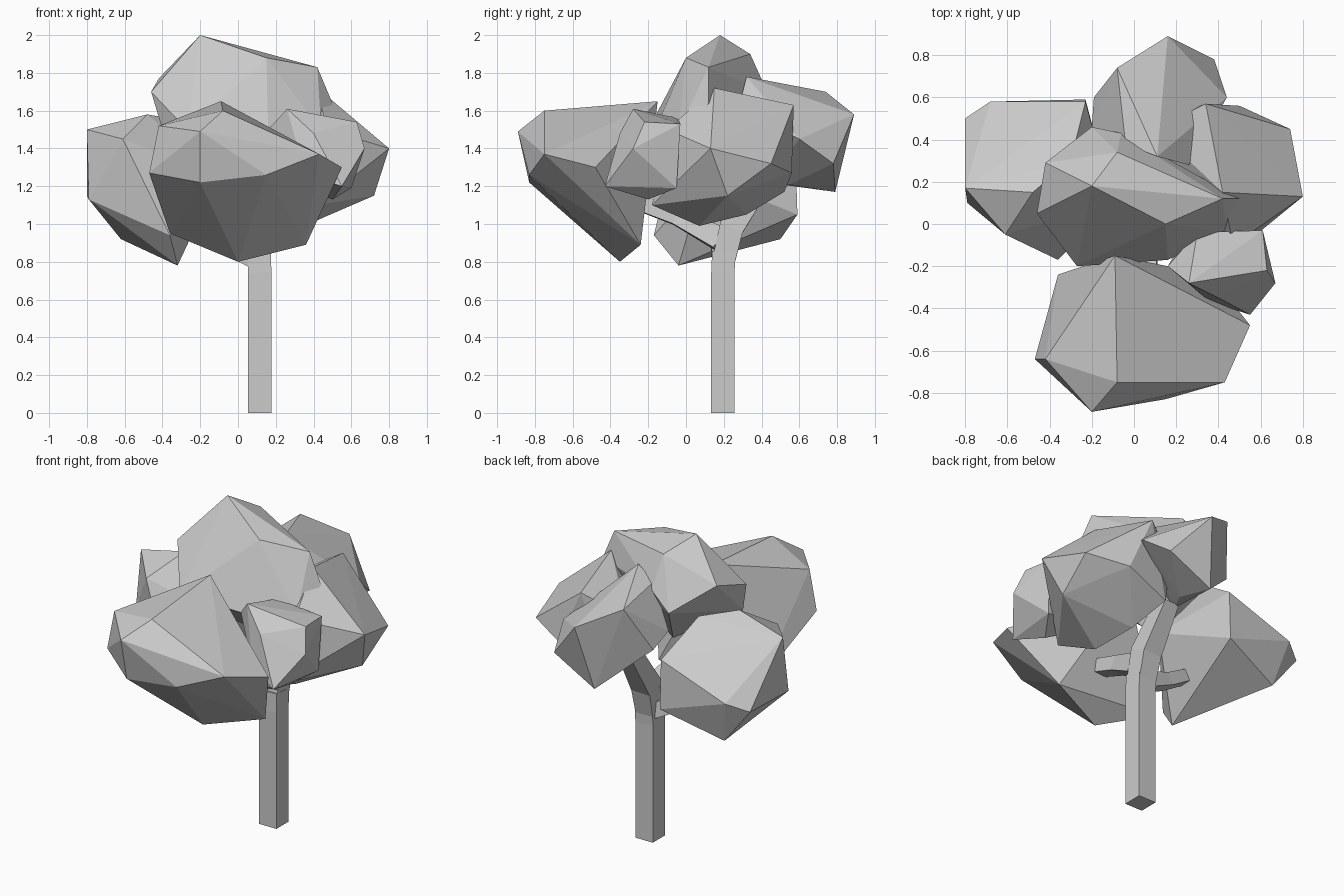
import bpy, bmesh
from mathutils import Vector


def finish(bm, name):
    bmesh.ops.recalc_face_normals(bm, faces=bm.faces)
    me = bpy.data.meshes.new(name)
    bm.to_mesh(me)
    bm.free()
    ob = bpy.data.objects.new(name, me)
    bpy.context.collection.objects.link(ob)
    return ob


def lump(name, centre, radii, *corners):
    """Faceted leaf mass: an icosphere whose nearest corners are pulled out, then wrapped."""
    bm = bmesh.new()
    bmesh.ops.create_icosphere(bm, subdivisions=1, radius=1)
    c = Vector(centre)
    for v in bm.verts:
        v.co = c + Vector([a * b for a, b in zip(v.co, radii)])
    free = list(bm.verts)
    for p in map(Vector, corners):
        if not free:
            bm.verts.new(p)
            continue
        v = min(free, key=lambda w: (w.co - p).length)
        v.co = p
        free.remove(v)
    bmesh.ops.delete(bm, geom=bm.edges[:], context='EDGES_FACES')
    r = bmesh.ops.convex_hull(bm, input=bm.verts[:])
    inner = [g for g in r['geom_interior'] if isinstance(g, bmesh.types.BMVert)]
    bmesh.ops.delete(bm, geom=inner, context='VERTS')
    return finish(bm, name)


def limb(name, *path):
    """Square tapered limb through (x, y, z, half width) stations."""
    bm = bmesh.new()
    pts = [Vector(p[:3]) for p in path]
    rings = []
    for i, p in enumerate(pts):
        d = pts[min(i + 1, len(pts) - 1)] - pts[max(i - 1, 0)]
        q = Vector((0, 0, 1)).rotation_difference(d)
        h = path[i][3]
        rings.append([bm.verts.new(p + q @ Vector((sx * h, sy * h, 0)))
                      for sx, sy in ((-1, -1), (1, -1), (1, 1), (-1, 1))])
    for a, b in zip(rings, rings[1:]):
        for k in range(4):
            n = (k + 1) % 4
            bm.faces.new((a[k], a[n], b[n], b[k]))
    bm.faces.new(rings[0][::-1])
    bm.faces.new(rings[-1])
    return finish(bm, name)


# trunk and branches
limb("trunk", (.115, .195, 0, .0615), (.115, .195, .74, .0615), (.113, .2, .85, .062))
limb("branch_back", (.113, .198, .8, .06), (.11, .24, .98, .065), (.1, .42, 1.25, .05))
limb("branch_left", (.1, .19, .81, .05), (-.1, .17, .9, .04), (-.35, .15, 1.05, .035))
limb("branch_front", (.11, .18, .92, .06), (.07, -.05, 1.04, .045), (.06, -.35, 1.15, .04))

# leaf masses
lump("front_leaves", (.02, -.5, 1.2), (.4, .3, .36),
     (-.2, -.89, 1.49), (-.08, -.75, 1.6), (-.09, -.15, 1.65), (-.47, -.64, 1.27),
     (.43, -.75, 1.37), (.55, -.48, 1.3), (0, -.35, .8), (.36, -.24, .89),
     (-.36, -.24, .95), (-.42, -.64, 1.52), (.15, -.83, 1.26), (-.2, -.83, 1.22))
lump("top_leaves", (.02, .12, 1.5), (.4, .28, .33),
     (-.2, .18, 2), (.42, .12, 1.83), (.15, 0, 1.88), (-.08, .34, 1.9),
     (-.46, .05, 1.7), (-.42, .29, 1.77), (-.27, -.2, 1.5), (.16, -.17, 1.48),
     (.5, .12, 1.64), (-.2, .46, 1.6), (.02, .1, 1.25), (.44, -.04, 1.5),
     (-.4, .0, 1.5), (-.06, .43, 1.7))
lump("right_leaves", (.45, .25, 1.33), (.28, .28, .28),
     (.8, .13, 1.4), (.74, .45, 1.32), (.42, .15, 1.72), (.34, .57, 1.63),
     (.72, .22, 1.15), (.42, -.18, 1.1), (.35, .07, .99), (.5, .56, 1.27),
     (.1, .45, 1.5), (.2, .52, 1.17), (.16, .0, 1.3), (.47, -.1, 1.5),
     (.28, .32, 1.05))
lump("small_leaves", (.41, -.22, 1.36), (.2, .17, .22),
     (.67, -.28, 1.4), (.55, -.43, 1.2), (.61, -.03, 1.53), (.26, -.28, 1.61),
     (.16, -.2, 1.5), (.5, -.2, 1.13), (.6, -.05, 1.19), (.63, -.22, 1.54),
     (.4, -.35, 1.48), (.3, -.04, 1.56), (.22, -.1, 1.25))
lump("back_leaves", (.12, .55, 1.45), (.24, .24, .24),
     (.16, .89, 1.58), (.11, .32, 1.78), (-.08, .74, 1.7), (.38, .78, 1.32),
     (.09, .79, 1.17), (-.19, .6, 1.42), (.44, .6, 1.45), (-.2, .46, 1.49),
     (.05, .42, 1.22), (.26, .28, 1.62), (-.04, .38, 1.73))
lump("left_leaves", (-.45, .22, 1.2), (.3, .3, .32),
     (-.8, .17, 1.5), (-.8, .5, 1.15), (-.68, .58, 1.2), (-.23, .59, 1.05),
     (-.62, .5, .92), (-.32, -.04, .78), (-.61, -.05, 1.45), (-.36, -.17, .94),
     (-.48, .15, 1.58), (-.79, .1, 1.13), (-.23, .58, 1.36), (-.1, .1, 1.25),
     (-.3, .3, 1.55))
